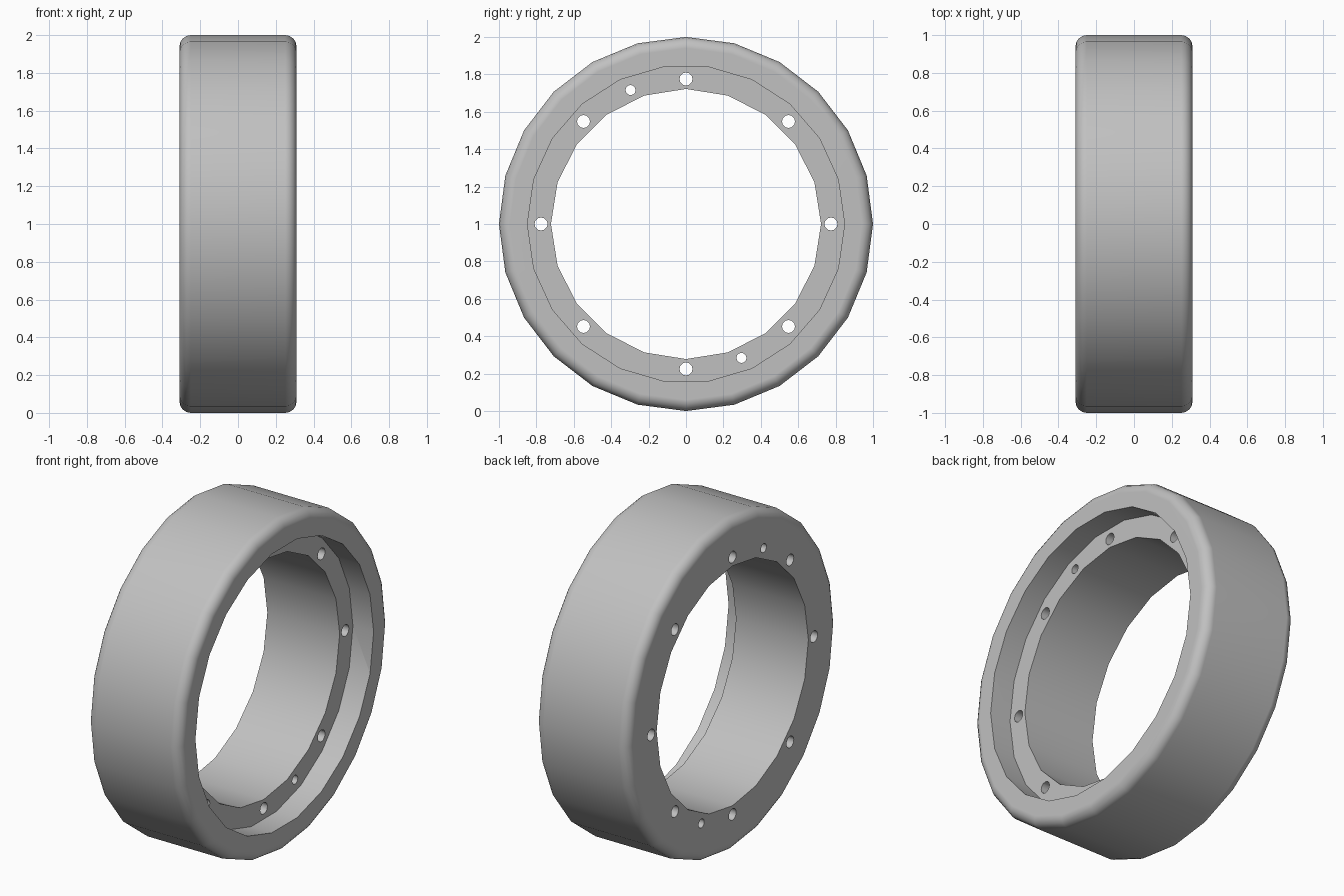
import bpy, bmesh
from math import cos, sin, pi, radians

cube = bpy.data.objects.get("Cube")
if cube:
    bpy.data.objects.remove(cube, do_unlink=True)

HALF_WIDTH = 0.31
RADIUS = 1.0
FILLET = 0.06
FLOOR_X = 0.172          # depth position of the recess floor
BOLT_CIRCLE = 0.775

# Single plain metal colour
grey = bpy.data.materials.new("light_grey_metal")
grey.use_nodes = True
colour = (0.53, 0.53, 0.53, 1)
grey.diffuse_color = colour
shader = next(n for n in grey.node_tree.nodes if n.type == 'BSDF_PRINCIPLED')
shader.inputs["Base Color"].default_value = colour


def add_turned(bm, profile, sides, cy=0.0, cz=1.0):
    """Closed solid turned around an axis along x; profile is (x, radius) pairs."""
    rings = []
    for x, r in profile:
        angles = [2 * pi * i / sides for i in range(sides)]
        rings.append([bm.verts.new((x, cy + r * cos(a), cz + r * sin(a))) for a in angles])
    for low, high in zip(rings, rings[1:]):
        for i in range(sides):
            j = (i + 1) % sides
            bm.faces.new((low[i], low[j], high[j], high[i]))
    bm.faces.new(rings[0][::-1])
    bm.faces.new(rings[-1])


def finish(bm, name):
    bmesh.ops.recalc_face_normals(bm, faces=bm.faces)
    mesh = bpy.data.meshes.new(name)
    bm.to_mesh(mesh)
    bm.free()
    mesh.materials.append(grey)
    obj = bpy.data.objects.new(name, mesh)
    bpy.context.collection.objects.link(obj)
    return obj


def cut(target, cutter):
    cutter.hide_render = True
    mod = target.modifiers.new("cut", 'BOOLEAN')
    mod.operation = 'DIFFERENCE'
    mod.solver = 'EXACT'
    mod.object = cutter
    bpy.context.view_layer.objects.active = target
    bpy.ops.object.modifier_apply(modifier=mod.name)
    bpy.data.objects.remove(cutter, do_unlink=True)


# Outer body with rounded shoulders
steps = 4
shoulder = [(HALF_WIDTH - FILLET + FILLET * sin(a), RADIUS - FILLET + FILLET * cos(a))
            for a in (pi / 2 * i / steps for i in range(steps + 1))]
profile = [(-x, r) for x, r in reversed(shoulder)] + shoulder
bm = bmesh.new()
add_turned(bm, profile, 24)
ring = finish(bm, "wheel_ring")

# Central bore
bm = bmesh.new()
add_turned(bm, [(-0.5, 0.722), (0.5, 0.722)], 20)
cut(ring, finish(bm, "bore_cutter"))

# Shallow recess on the left face
bm = bmesh.new()
add_turned(bm, [(FLOOR_X, 0.848), (0.5, 0.848)], 22)
cut(ring, finish(bm, "recess_cutter"))

# Eight bolt holes and two smaller pin holes
bm = bmesh.new()
holes = [(45 * i, 0.035) for i in range(8)] + [(112.5, 0.027), (292.5, 0.027)]
for degrees, r in holes:
    a = radians(degrees)
    add_turned(bm, [(-0.5, r), (0.5, r)], 12,
               BOLT_CIRCLE * cos(a), 1 + BOLT_CIRCLE * sin(a))
cut(ring, finish(bm, "hole_cutter"))

# Smooth turned surfaces, crisp machined edges
bpy.ops.object.select_all(action='DESELECT')
ring.select_set(True)
bpy.context.view_layer.objects.active = ring
bpy.ops.object.shade_smooth_by_angle(angle=radians(40))
weighted = ring.modifiers.new("even_shading", 'WEIGHTED_NORMAL')
weighted.keep_sharp = True
